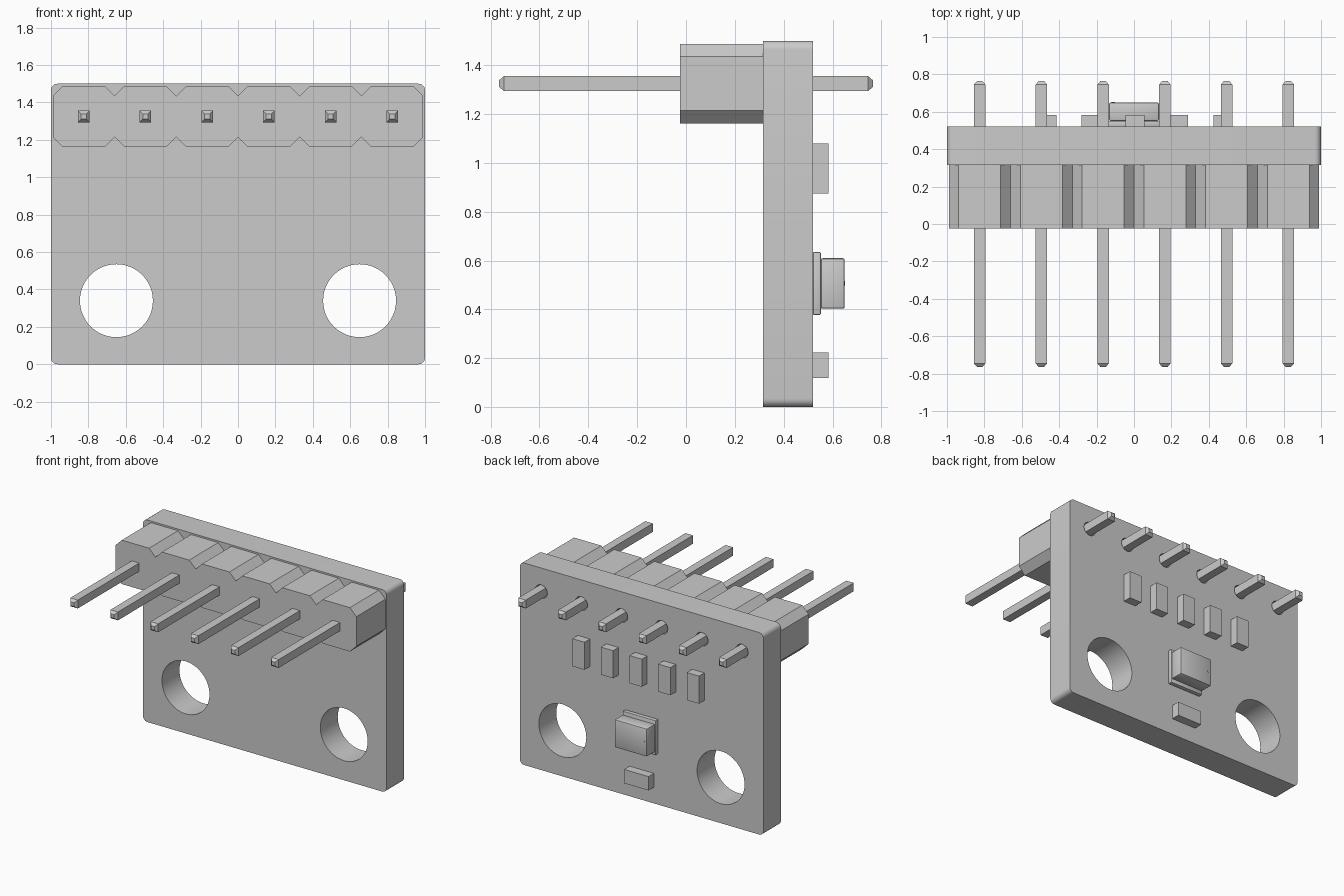
import bpy
import bmesh
from math import cos, sin, pi, radians

cube = bpy.data.objects.get("Cube")
if cube:
    bpy.data.objects.remove(cube, do_unlink=True)

grey = bpy.data.materials.new("plain_grey")
grey.use_nodes = True
GREY = (0.6, 0.6, 0.6, 1)
grey.diffuse_color = GREY
grey.node_tree.nodes["Principled BSDF"].inputs["Base Color"].default_value = GREY


def finish(name, bm):
    """Turn a bmesh into a named object with sharp-edged smooth shading."""
    bmesh.ops.remove_doubles(bm, verts=bm.verts, dist=0.0001)
    bmesh.ops.recalc_face_normals(bm, faces=bm.faces)
    mesh = bpy.data.meshes.new(name)
    bm.to_mesh(mesh)
    bm.free()
    mesh.materials.append(grey)
    obj = bpy.data.objects.new(name, mesh)
    bpy.context.collection.objects.link(obj)
    bpy.ops.object.select_all(action='DESELECT')
    obj.select_set(True)
    bpy.context.view_layer.objects.active = obj
    bpy.ops.object.shade_smooth_by_angle(angle=radians(30))
    return obj


def arc(cx, cz, r, start, sweep, steps):
    return [(cx + r * cos(start + sweep * i / steps),
             cz + r * sin(start + sweep * i / steps)) for i in range(steps + 1)]


def plate(name, loops, y0, y1):
    """Extrude x-z outlines from y0 to y1; inner loops become holes."""
    curve = bpy.data.curves.new(name + "_outline", 'CURVE')
    curve.dimensions = '2D'
    curve.fill_mode = 'BOTH'
    curve.extrude = (y1 - y0) / 2
    for loop in loops:
        spline = curve.splines.new('POLY')
        spline.points.add(len(loop) - 1)
        for point, (x, z) in zip(spline.points, loop):
            point.co = (x, z, 0, 1)
        spline.use_cyclic_u = True
    temp = bpy.data.objects.new(name + "_outline", curve)
    bpy.context.collection.objects.link(temp)
    bpy.context.view_layer.update()
    bm = bmesh.new()
    bm.from_mesh(temp.to_mesh())
    temp.to_mesh_clear()
    bpy.data.objects.remove(temp)
    bpy.data.curves.remove(curve)
    for v in bm.verts:
        x, z, depth = v.co
        v.co = (x, (y0 + y1) / 2 - depth, z)
    return finish(name, bm)


def box(name, x0, x1, y0, y1, z0, z1, bevel=0):
    bm = bmesh.new()
    bmesh.ops.create_cube(bm, size=1)
    for v in bm.verts:
        v.co = (x1 if v.co.x > 0 else x0,
                y1 if v.co.y > 0 else y0,
                z1 if v.co.z > 0 else z0)
    if bevel:
        bmesh.ops.bevel(bm, geom=list(bm.edges), offset=bevel, segments=2,
                        profile=0.5, affect='EDGES')
    return finish(name, bm)


FRONT, BACK = 0.315, 0.52
PITCH, PIN_Z = 0.33, 1.325
pin_xs = [PITCH * (i - 2.5) for i in range(6)]

# Circuit board with rounded corners, mounting holes and pin holes
R = 0.035
outline = []
for i, (cx, cz) in enumerate([(1 - R, 1.5 - R), (R - 1, 1.5 - R), (R - 1, R), (1 - R, R)]):
    outline += arc(cx, cz, R, i * pi / 2, pi / 2, 6)
holes = [arc(s * 0.65, 0.34, 0.195, 0, 2 * pi, 48)[:-1] for s in (-1, 1)]
holes += [arc(x, PIN_Z, 0.05, 0, 2 * pi, 20)[:-1] for x in pin_xs]
plate("board", [outline] + holes, FRONT, BACK)

# Pin housing: row of cells with chamfered corners forming notches
HALF, CHAMFER, HEIGHT = PITCH / 2, 0.053, 0.163
upper = [(-3 * PITCH, HEIGHT - CHAMFER)]
for x in pin_xs:
    upper += [(x - HALF + CHAMFER, HEIGHT), (x + HALF - CHAMFER, HEIGHT),
              (x + HALF, HEIGHT - CHAMFER)]
profile = [(x, PIN_Z + z) for x, z in upper]
profile += [(x, PIN_Z - z) for x, z in reversed(upper)]
plate("pin_housing", [profile], -0.025, FRONT)

# Square pins with tapered tips
for n, x in enumerate(pin_xs):
    bm = bmesh.new()
    rings = []
    for y, w in ((-0.765, 0.014), (-0.745, 0.031), (0.745, 0.031), (0.765, 0.014)):
        rings.append([bm.verts.new((x + sx * w, y, PIN_Z + sz * w))
                      for sx, sz in ((-1, -1), (1, -1), (1, 1), (-1, 1))])
    for a, b in zip(rings, rings[1:]):
        for i in range(4):
            j = (i + 1) % 4
            bm.faces.new((a[i], a[j], b[j], b[i]))
    bm.faces.new(rings[0])
    bm.faces.new(rings[-1])
    finish(f"pin_{n + 1}", bm)

# Small components on the back
for n in range(5):
    x = 0.005 + 0.235 * (n - 2)
    box(f"upper_component_{n + 1}", x - 0.05, x + 0.05, BACK, 0.583, 0.875, 1.08)
box("lower_component", -0.1, 0.1, BACK, 0.583, 0.12, 0.223)

# Sensor chip: base, raised cap and marker dot
box("chip_base", -0.135, 0.135, BACK, 0.552, 0.378, 0.635, 0.004)
box("chip_cap", -0.133, 0.133, 0.552, 0.65, 0.403, 0.61, 0.008)
plate("chip_marker", [arc(-0.11, 0.507, 0.009, 0, 2 * pi, 12)[:-1]], 0.65, 0.652)
